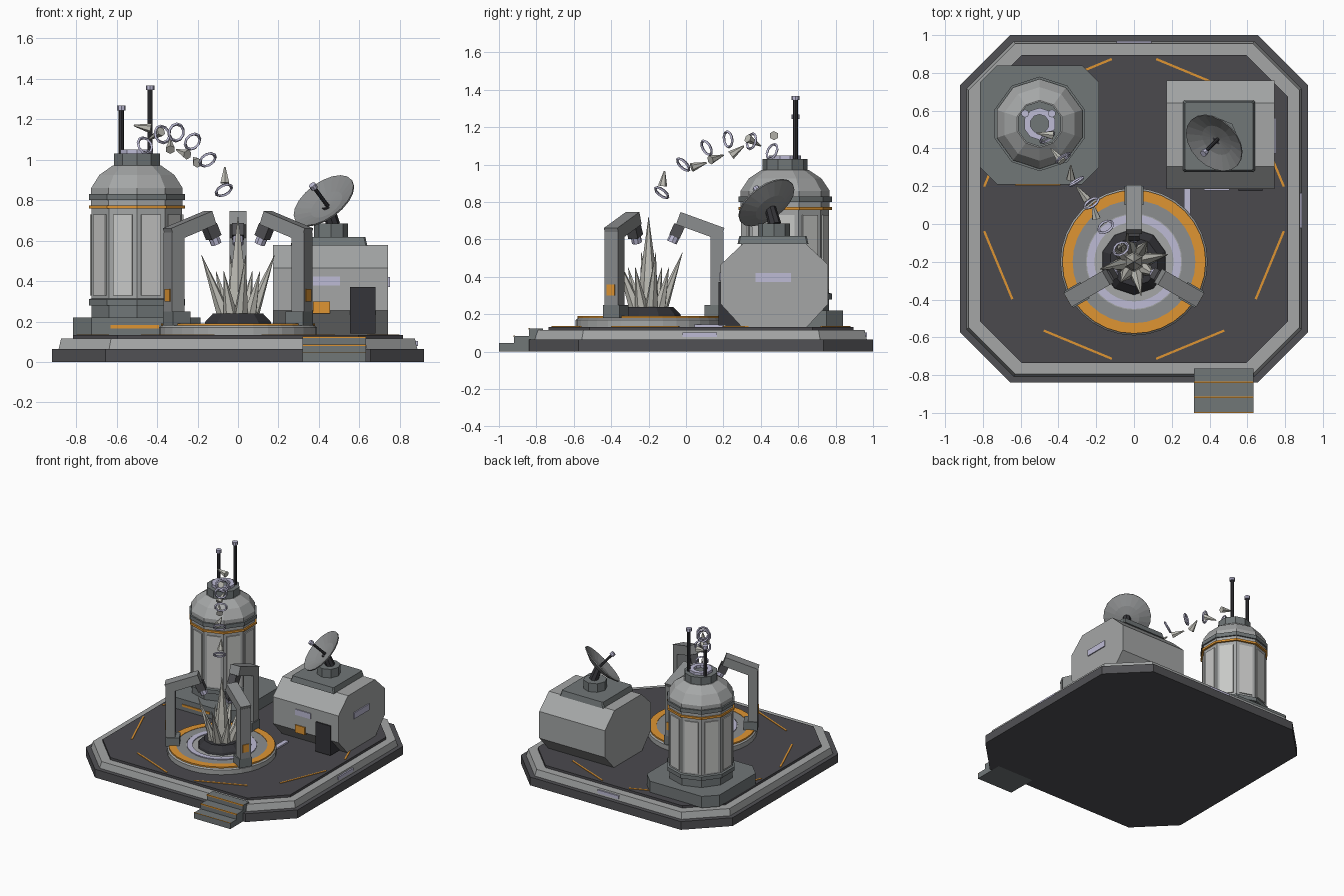
import bpy, bmesh, math
from mathutils import Vector, Matrix

if "Cube" in bpy.data.objects:
    bpy.data.objects.remove(bpy.data.objects["Cube"])


def material(name, r, g, b):
    m = bpy.data.materials.new(name)
    m.diffuse_color = tuple((c / 255) ** 2.2 for c in (r, g, b)) + (1,)
    m.use_nodes = True
    m.node_tree.nodes["Principled BSDF"].inputs["Base Color"].default_value = m.diffuse_color
    return m


BASE = material("dark grey", 82, 82, 85)
FLOOR = material("floor grey", 76, 75, 79)
LIGHT = material("light grey", 163, 165, 165)
MID = material("slate grey", 112, 118, 119)
STEEL = material("steel grey", 138, 140, 141)
PANEL = material("pale grey", 198, 199, 197)
CRYSTAL = material("crystal grey", 190, 189, 181)
LILAC = material("lilac", 188, 186, 212)
ORANGE = material("orange", 222, 148, 54)
BLACK = material("charcoal", 56, 56, 60)


def finish(name, bm, mat, mtx=None):
    bmesh.ops.remove_doubles(bm, verts=bm.verts, dist=1e-5)
    bmesh.ops.recalc_face_normals(bm, faces=bm.faces)
    me = bpy.data.meshes.new(name)
    bm.to_mesh(me)
    bm.free()
    me.materials.append(mat)
    ob = bpy.data.objects.new(name, me)
    if mtx:
        ob.matrix_world = mtx
    bpy.context.collection.objects.link(ob)
    return ob


def box(name, lo, hi, mat, mtx=None):
    """Box between two corners."""
    bm = bmesh.new()
    bmesh.ops.create_cube(bm, size=1)
    for v in bm.verts:
        v.co = [lo[i] + (v.co[i] + 0.5) * (hi[i] - lo[i]) for i in range(3)]
    return finish(name, bm, mat, mtx)


def lathe(name, prof, n, mat, mtx=None, closed=False):
    """Revolve (radius, height) points around z, first corner on +y."""
    bm = bmesh.new()
    rings = [[bm.verts.new((r * math.sin(math.tau * i / n), r * math.cos(math.tau * i / n), z))
              for i in range(n)] for r, z in prof]
    pairs = list(zip(rings, rings[1:])) + ([(rings[-1], rings[0])] if closed else [])
    for a, b in pairs:
        for i in range(n):
            j = (i + 1) % n
            bm.faces.new((a[i], a[j], b[j], b[i]))
    return finish(name, bm, mat, mtx)


def solid(name, prof, n, mat, mtx=None):
    return lathe(name, [(0, prof[0][1])] + prof + [(0, prof[-1][1])], n, mat, mtx)


def annulus(name, r0, r1, z0, z1, n, mat, mtx=None):
    return lathe(name, [(r0, z0), (r1, z0), (r1, z1), (r0, z1)], n, mat, mtx, True)


def aim(p, d):
    return Matrix.Translation(p) @ Vector(d).to_track_quat('Z', 'Y').to_matrix().to_4x4()


def rod(name, p, q, r0, r1, n, mat):
    d = Vector(q) - Vector(p)
    return solid(name, [(r0, 0), (r1, d.length)], n, mat, aim(p, d))


def slab(name, c, h, cut, z0, z1, mat, h_top=None):
    """Square plate with cut corners, optionally narrowing to the top."""
    bm = bmesh.new()
    loops = []
    for z, s in ((z0, 1), (z1, (h_top or h) / h)):
        k = h - cut
        pts = [(h, -k), (h, k), (k, h), (-k, h), (-h, k), (-h, -k), (-k, -h), (k, -h)]
        loops.append([bm.verts.new((c[0] + x * s, c[1] + y * s, z)) for x, y in pts])
    bm.faces.new(loops[0])
    bm.faces.new(loops[1])
    for i in range(8):
        j = (i + 1) % 8
        bm.faces.new((loops[0][i], loops[0][j], loops[1][j], loops[1][i]))
    return finish(name, bm, mat)


T = Matrix.Translation

# Base plate, rim and deck
C = (0, 0.08)
slab("base_plate", C, 0.92, 0.265, 0, 0.065, BASE)
slab("base_rim", C, 0.887, 0.25, 0.065, 0.115, LIGHT, 0.875)
slab("deck", C, 0.815, 0.22, 0.115, 0.133, FLOOR)
for k in range(8):
    m = T((0, 0.08, 0)) @ Matrix.Rotation(math.radians(22.5 + 45 * k), 4, 'Z')
    box("deck_stripe", (0.772, -0.195, 0.13), (0.784, 0.195, 0.137), ORANGE, m)
box("rim_lamp_side", (0.87, -0.02, 0.078), (0.889, 0.165, 0.103), LILAC)
box("rim_lamp_back", (-0.092, 0.95, 0.078), (0.092, 0.969, 0.103), LILAC)

# Entry steps
for i in range(3):
    y, z = -1 + 0.08 * i, 0.045 + 0.04 * i
    box("step", (0.318, y, max(0, z - 0.045)), (0.633, -0.765, z), MID)
    box("step_edge", (0.318, y - 0.002 * (i > 0), z - 0.007), (0.633, y + 0.006, z + 0.002), ORANGE)

# Storage tank
tc = T((-0.5, 0.53, 0))
slab("tank_pad", (-0.5, 0.525), 0.315, 0.09, 0.13, 0.22, MID)
box("tank_pad_stripe", (-0.63, 0.205, 0.165), (-0.39, 0.215, 0.182), ORANGE)
solid("tank_collar", [(0.235, 0.22), (0.235, 0.28), (0.25, 0.28), (0.25, 0.31), (0.235, 0.315)], 10, MID, tc)
solid("tank_body", [(0.235, 0.31), (0.235, 0.80)], 10, LIGHT, tc)
for k in range(10):
    m = tc @ Matrix.Rotation(math.radians(18 + 36 * k), 4, 'Z')
    box("tank_panel", (-0.05, 0.22, 0.33), (0.05, 0.231, 0.73), PANEL, m)
annulus("tank_orange_band", 0.2, 0.25, 0.758, 0.774, 10, ORANGE, tc)
annulus("tank_dark_band", 0.2, 0.25, 0.80, 0.83, 10, MID, tc)
solid("tank_dome", [(0.238, 0.774), (0.238, 0.86), (0.195, 0.925), (0.125, 0.972)], 10, LIGHT, tc)
solid("tank_cap", [(0.12, 0.97), (0.12, 1.03)], 10, MID, tc)
annulus("tank_port", 0.05, 0.085, 1.03, 1.05, 10, LILAC, tc)
for x, top in ((-0.577, 1.25), (-0.435, 1.35)):
    rod("antenna", (x, 0.585, 1.02), (x, 0.585, top), 0.013, 0.013, 8, BLACK)
    rod("antenna_tip", (x, 0.585, top - 0.005), (x, 0.585, top + 0.018), 0.021, 0.021, 8, LILAC)

# Floating stream of rings and shards
path = [Vector(p) for p in ((-0.46, 0.46, 1.07), (-0.375, 0.35, 1.125), (-0.305, 0.225, 1.135),
                            (-0.225, 0.11, 1.09), (-0.15, -0.015, 1.0), (-0.07, -0.13, 0.85))]
for i, p in enumerate(path):
    d = path[min(i + 1, 5)] - path[max(i - 1, 0)]
    ring = [(0.042 + 0.008 * math.cos(a * math.pi / 2), 0.008 * math.sin(a * math.pi / 2)) for a in range(4)]
    lathe("stream_ring", ring, 10, LILAC, aim(p, d), True)
shards = [((-0.43, 0.47, 1.155), (-0.515, 0.48, 1.17)), ((-0.38, 0.33, 1.14), (-0.44, 0.40, 1.10)),
          ((-0.335, 0.24, 1.05), (-0.335, 0.31, 1.10)), ((-0.25, 0.13, 1.025), (-0.305, 0.20, 1.05)),
          ((-0.20, 0.03, 0.985), (-0.22, 0.11, 1.01)), ((-0.065, -0.125, 0.885), (-0.065, -0.115, 0.965))]
for p, q in shards:
    rod("stream_shard", p, q, 0.025, 0.004, 6, CRYSTAL)

# Round crystal platform
pc = T((0, -0.2, 0))
solid("platform", [(0.39, 0.13), (0.39, 0.17), (0.375, 0.184)], 32, LIGHT, pc)
annulus("platform_orange_ring", 0.325, 0.38, 0.178, 0.19, 32, ORANGE, pc)
annulus("platform_track", 0.255, 0.325, 0.178, 0.187, 32, STEEL, pc)
annulus("platform_lilac_ring", 0.21, 0.25, 0.178, 0.191, 32, LILAC, pc)
solid("crystal_base", [(0.175, 0.184), (0.17, 0.2), (0.13, 0.24)], 10, BLACK, pc)
box("deck_conduit", (0.265, -0.13, 0.13), (0.30, 0.2, 0.145), LILAC)

# Crystal cluster
solid("crystal_main", [(0.055, 0.22), (0.045, 0.4), (0.001, 0.72)], 6, CRYSTAL, pc)
for k in range(8):
    a = math.radians(45 * k + 12)
    c, s = math.cos(a), math.sin(a)
    r, z = ((0.185, 0.53), (0.13, 0.45))[k % 2]
    rod("crystal_spike", (0.065 * c, -0.2 + 0.065 * s, 0.22), (r * c, -0.2 + r * s, z), 0.038, 0.001, 6, CRYSTAL)

# Three robot arms around the platform, built along +x then turned
for ang in (90, 210, 330):
    m = pc @ Matrix.Rotation(math.radians(ang), 4, 'Z')
    box("arm_foot", (0.30, -0.05, 0.18), (0.40, 0.05, 0.25), MID, m)
    box("arm_column", (0.33, -0.042, 0.25), (0.40, 0.042, 0.64), STEEL, m)
    box("arm_light", (0.395, -0.025, 0.30), (0.406, 0.025, 0.36), ORANGE, m)
    tilt = m @ T((0.375, 0, 0.635)) @ Matrix.Rotation(math.radians(20), 4, 'Y')
    box("arm_boom", (-0.23, -0.042, -0.035), (0.02, 0.042, 0.035), STEEL, tilt)
    head = m @ aim((0.165, 0, 0.675), (-0.45, 0, -1))
    box("arm_wrist", (-0.03, -0.03, 0), (0.03, 0.03, 0.065), BASE, head)
    solid("arm_emitter", [(0.028, 0.06), (0.028, 0.1)], 8, LILAC, head)

# Habitat: eight-sided hull lying along x
bm = bmesh.new()
prof = [(0.185, 0.255), (0.185, 0.465), (0.305, 0.578), (0.64, 0.578),
        (0.76, 0.465), (0.76, 0.255), (0.645, 0.13), (0.30, 0.13)]
ends = [[bm.verts.new((x, y, z)) for y, z in prof] for x in (0.173, 0.743)]
for e in ends:
    bm.faces.new(e)
for i in range(8):
    j = (i + 1) % 8
    bm.faces.new((ends[0][i], ends[0][j], ends[1][j], ends[1][i]))
finish("habitat_hull", bm, LIGHT)
box("habitat_door", (0.553, 0.175, 0.14), (0.68, 0.3, 0.372), BLACK)
box("habitat_hatch", (0.37, 0.177, 0.24), (0.455, 0.23, 0.30), ORANGE)
box("habitat_window_front", (0.37, 0.178, 0.378), (0.505, 0.19, 0.422), LILAC)
box("habitat_window_side", (0.735, 0.372, 0.372), (0.751, 0.562, 0.42), LILAC)
slab("roof_plate", (0.45, 0.465), 0.19, 0.008, 0.575, 0.618, MID, 0.18)

# Dish on the roof
solid("dish_base", [(0.085, 0.615), (0.085, 0.685)], 8, MID, T((0.46, 0.47, 0)))
n = Vector((-0.51, -0.51, 0.69)).normalized()
dc = Vector((0.43, 0.435, 0.79))
rod("dish_mount", (0.47, 0.475, 0.68), dc - n * 0.03, 0.035, 0.03, 8, BLACK)
lathe("dish", [(0, -0.045), (0.09, -0.03), (0.172, 0.006), (0.172, 0.014), (0.09, -0.016), (0, -0.028)],
      20, STEEL, aim(dc, n))
rod("dish_feed", dc - n * 0.03, dc + n * 0.1, 0.01, 0.01, 8, BLACK)
rod("dish_feed_tip", dc + n * 0.1, dc + n * 0.125, 0.018, 0.018, 8, LILAC)
